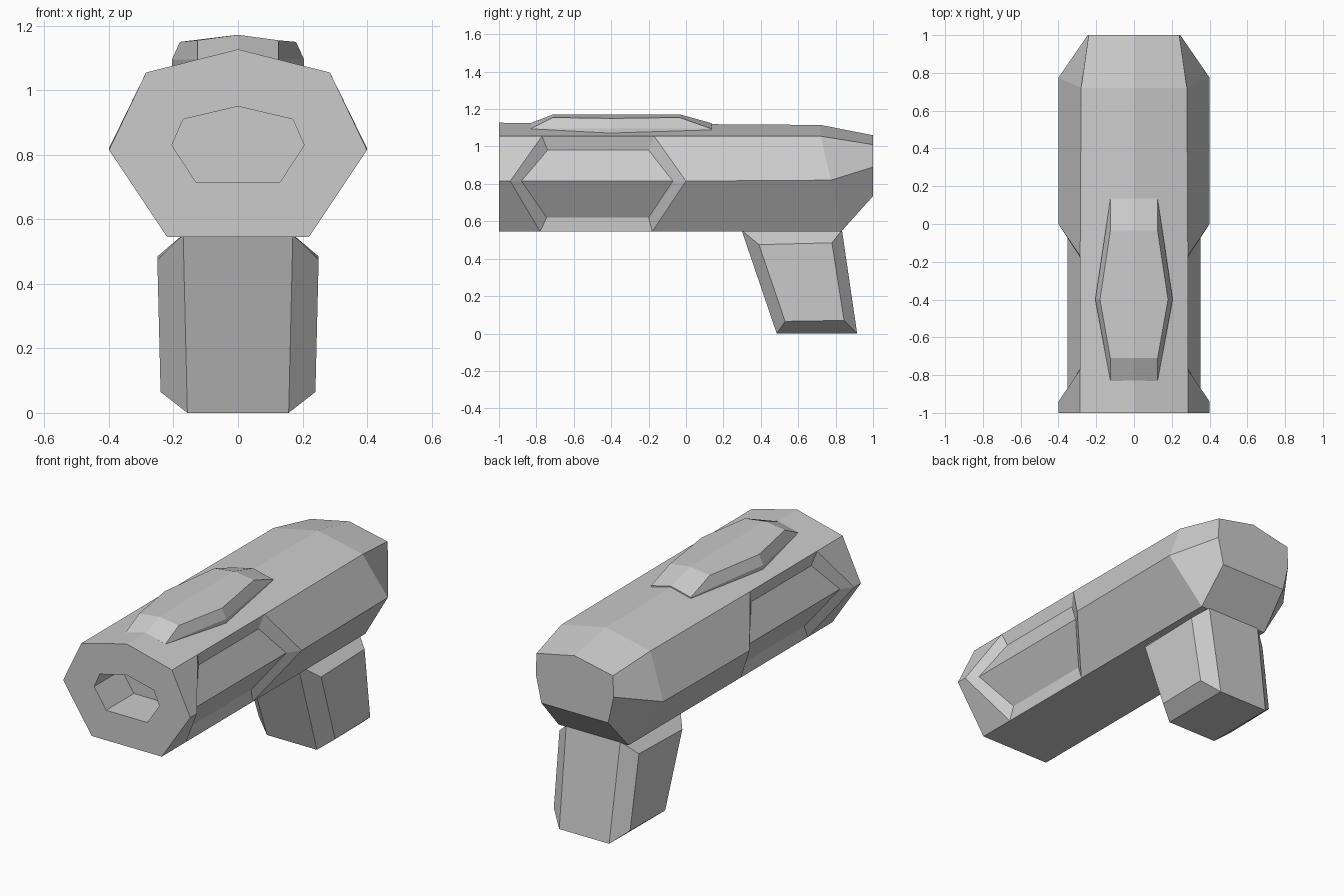
import bpy
import bmesh

cube = bpy.data.objects.get("Cube")
if cube:
    bpy.data.objects.remove(cube, do_unlink=True)

# One plain grey for everything
grey = bpy.data.materials.new("plain_grey")
grey.use_nodes = True
colour = (0.6, 0.6, 0.6, 1)
grey.diffuse_color = colour
shader = next(n for n in grey.node_tree.nodes if n.type == 'BSDF_PRINCIPLED')
shader.inputs["Base Color"].default_value = colour
shader.inputs["Roughness"].default_value = 0.7


class HalfMesh:
    """Collects faces of the +x half, then mirrors them into an object."""

    def __init__(self):
        self.bm = bmesh.new()

    def ring(self, points):
        return [self.bm.verts.new(p) for p in points]

    def face(self, *verts):
        self.bm.faces.new(verts)

    def loft(self, a, b, closed=False):
        for i in range(len(a) if closed else len(a) - 1):
            j = (i + 1) % len(a)
            self.face(a[i], a[j], b[j], b[i])

    def finish(self, name):
        bm = self.bm
        bmesh.ops.mirror(bm, geom=bm.verts[:] + bm.edges[:] + bm.faces[:],
                         axis='X', merge_dist=0.001)
        bmesh.ops.recalc_face_normals(bm, faces=bm.faces[:])
        mesh = bpy.data.meshes.new(name)
        bm.to_mesh(mesh)
        bm.free()
        mesh.materials.append(grey)
        obj = bpy.data.objects.new(name, mesh)
        bpy.context.collection.objects.link(obj)
        return obj


def section(profile, y):
    return [(x, y, z) for x, z in profile]


# Body: bore, muzzle face, flanks with recessed panels, tapered tail
body = HalfMesh()
bore = [(0, 0.95), (0.17, 0.91), (0.205, 0.83), (0.13, 0.715), (0, 0.715)]
shell = [(0, 1.127), (0.285, 1.055), (0.4, 0.815), (0.22, 0.545), (0, 0.545)]
bore_end = body.ring(section(bore, -0.75))
bore_rim = body.ring(section(bore, -1))
muzzle = body.ring(section(shell, -1))
waist = body.ring([(0, 0.72, 1.115), (0.28, 0.72, 1.055), (0.4, 0.775, 0.82),
                   (0.22, 0.83, 0.545), (0, 0.83, 0.545)])
tail = body.ring(section([(0, 1.06), (0.24, 1.01), (0.245, 0.89),
                          (0.21, 0.735), (0, 0.735)], 1))
body.face(*bore_end)
body.loft(bore_end, bore_rim)
body.loft(bore_rim, muzzle)
body.loft(waist, tail)
body.face(*tail)

# Panel corners run: top front, middle front, bottom front, then the back three
rim = body.ring([(0.285, -0.77, 1.055), (0.4, -0.94, 0.815), (0.22, -0.78, 0.545),
                 (0.22, -0.18, 0.545), (0.4, 0, 0.815), (0.285, -0.17, 1.055)])
floor = body.ring([(0.27, -0.74, 0.98), (0.352, -0.88, 0.815), (0.222, -0.745, 0.62),
                   (0.222, -0.2, 0.62), (0.352, -0.07, 0.815), (0.27, -0.2, 0.98)])
body.loft(rim, floor, closed=True)
body.face(floor[0], floor[1], floor[4], floor[5])
body.face(floor[1], floor[2], floor[3], floor[4])

# Skin around the panel
body.loft(muzzle[1:4], rim[:3])
body.loft(rim[:2:-1], waist[1:4])
body.face(muzzle[0], muzzle[1], rim[0], rim[5], waist[1], waist[0])
body.face(muzzle[3], rim[2], rim[3], waist[3], waist[4], muzzle[4])
body.finish("body")

# Raised plate on top, sunk slightly into the body
plate = HalfMesh()
base = [(0, -0.83, 1.125), (0.125, -0.83, 1.095), (0.205, -0.4, 1.095),
        (0.125, 0.135, 1.095), (0, 0.135, 1.125)]
root = plate.ring([(x, y, z - 0.03) for x, y, z in base])
edge = plate.ring(base)
crown = plate.ring([(0, -0.71, 1.172), (0.125, -0.71, 1.155), (0.18, -0.4, 1.15),
                    (0.125, -0.035, 1.155), (0, -0.035, 1.172)])
plate.loft(root, edge)
plate.loft(edge, crown)
plate.face(*root)
plate.face(*crown)
plate.finish("top_plate")

# Slanted grip with bevelled side faces
grip = HalfMesh()
outline = [(0.297, 0.553), (0.834, 0.553), (0.915, 0), (0.485, 0)]
centre = grip.ring([(0, y, z) for y, z in outline])
border = grip.ring([(0.17 if z > 0.3 else 0.157, y, z) for y, z in outline])
side = grip.ring([(0.25, 0.39, 0.475), (0.25, 0.78, 0.485),
                  (0.24, 0.845, 0.07), (0.24, 0.53, 0.065)])
grip.loft(centre, border, closed=True)
grip.loft(border, side, closed=True)
grip.face(*side)
grip.finish("grip")
